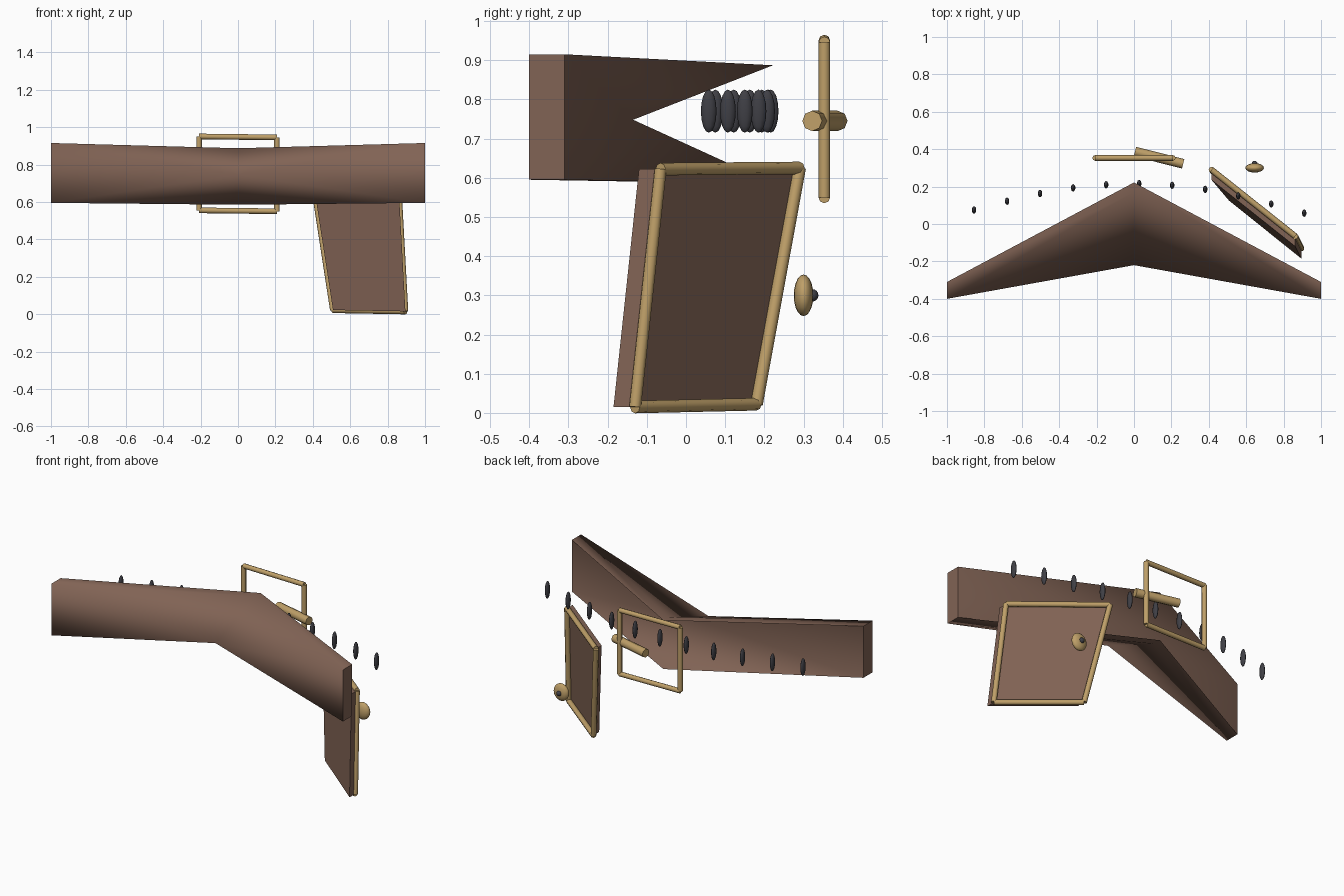
import bpy, bmesh, math
from mathutils import Vector

cube = bpy.data.objects.get("Cube")
if cube:
    bpy.data.objects.remove(cube, do_unlink=True)


def material(name, rgb):
    m = bpy.data.materials.new(name)
    m.use_nodes = True
    m.diffuse_color = (*rgb, 1)
    bsdf = next(n for n in m.node_tree.nodes if n.type == 'BSDF_PRINCIPLED')
    bsdf.inputs["Base Color"].default_value = (*rgb, 1)
    return m


BROWN = material("brown leather", (0.22, 0.125, 0.09))
TAN = material("tan brass", (0.52, 0.35, 0.14))
DARK = material("dark grey", (0.05, 0.05, 0.06))


def finish(name, bm, mat, angle=None):
    bmesh.ops.recalc_face_normals(bm, faces=bm.faces[:])
    mesh = bpy.data.meshes.new(name)
    bm.to_mesh(mesh)
    bm.free()
    mesh.materials.append(mat)
    ob = bpy.data.objects.new(name, mesh)
    bpy.context.collection.objects.link(ob)
    if angle:
        bpy.ops.object.select_all(action='DESELECT')
        ob.select_set(True)
        bpy.context.view_layer.objects.active = ob
        bpy.ops.object.shade_smooth_by_angle(angle=math.radians(angle))
    return ob


def plate(name, front, back, mat, hub=None, angle=None):
    """Closed plate between two matching outlines; hub folds both faces to a point."""
    bm = bmesh.new()
    loops = [[bm.verts.new(p) for p in loop] for loop in (front, back)]
    n = len(front)
    for k, loop in enumerate(loops):
        if hub:
            centre = bm.verts.new(hub[k])
            for i in range(n):
                bm.faces.new((centre, loop[i], loop[(i + 1) % n]))
        else:
            bm.faces.new(loop)
    for i in range(n):
        j = (i + 1) % n
        bm.faces.new((loops[0][i], loops[0][j], loops[1][j], loops[1][i]))
    return finish(name, bm, mat, angle)


def rods(name, pairs, radius, mat, sides=8):
    """One object made of straight rods between pairs of points."""
    bm = bmesh.new()
    for a, b in pairs:
        a, b = Vector(a), Vector(b)
        rot = (b - a).to_track_quat('Z', 'Y').to_matrix().to_4x4()
        rot.translation = (a + b) / 2
        bmesh.ops.create_cone(bm, cap_ends=True, segments=sides, radius1=radius,
                              radius2=radius, depth=(b - a).length, matrix=rot)
    return finish(name, bm, mat, 50)


def frame(name, corners, radius):
    return rods(name, list(zip(corners, corners[1:] + corners[:1])), radius, TAN)


def ellipsoid(name, centre, size, mat, segments=16, rings=10):
    bm = bmesh.new()
    bmesh.ops.create_uvsphere(bm, u_segments=segments, v_segments=rings, radius=1)
    bmesh.ops.scale(bm, vec=size, verts=bm.verts)
    bmesh.ops.translate(bm, vec=centre, verts=bm.verts)
    return finish(name, bm, mat, 60)


# Swept panel: upright tips, folded forward to a point in the middle
def outline(tip_y, mid_y):
    return [(1, tip_y, 0.915), (0, mid_y, 0.887), (-1, tip_y, 0.915),
            (-1, tip_y, 0.595), (0, mid_y, 0.585), (1, tip_y, 0.595)]


plate("swept_panel", outline(-0.40, 0.17), outline(-0.31, 0.222), BROWN,
      hub=[(0, -0.22, 0.745), (0, -0.135, 0.748)], angle=75)

# Slanted door with its frame
door = [(0.415, 0.29, 0.625), (0.508, 0.18, 0.022),
        (0.895, -0.13, 0.015), (0.862, -0.065, 0.622)]
frame("door_frame", door, 0.016)
plate("door_panel", [(x, y - 0.055, z) for x, y, z in door],
      [(x, y - 0.014, z) for x, y, z in door], BROWN)

# Door knob and its dark centre
ellipsoid("door_knob", (0.645, 0.30, 0.30), (0.05, 0.025, 0.053), TAN)
ellipsoid("knob_centre", (0.645, 0.322, 0.30), (0.016, 0.016, 0.016), DARK, 10, 8)

# Square back frame and its handle
frame("back_frame", [(-0.208, 0.353, 0.95), (0.208, 0.353, 0.945),
                     (0.208, 0.353, 0.55), (-0.208, 0.353, 0.555)], 0.015)
rods("handle", [((0.005, 0.387, 0.745), (0.263, 0.322, 0.745))], 0.026, TAN)

# Arc of thin dark discs
arc_y = [0.075, 0.122, 0.163, 0.193, 0.21, 0.216, 0.207, 0.185, 0.15, 0.107, 0.058]
for i, y in enumerate(arc_y):
    ellipsoid(f"disc_{i + 1}", (-0.855 + 0.1765 * i, y, 0.77),
              (0.012, 0.02, 0.055), DARK, 10, 8)
